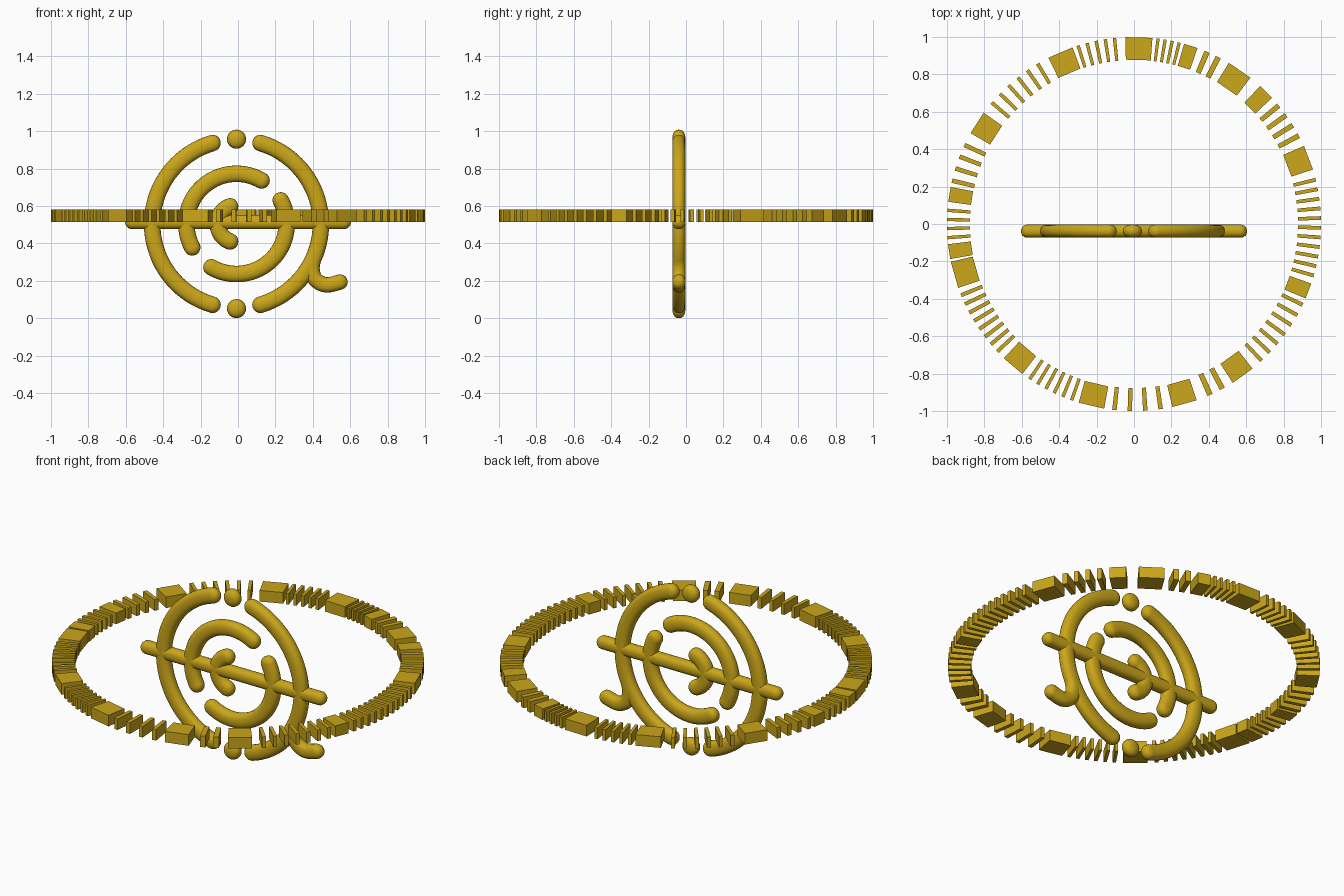
import bpy, bmesh, math
from mathutils import Vector, Matrix

if "Cube" in bpy.data.objects:
    bpy.data.objects.remove(bpy.data.objects["Cube"])

gold = bpy.data.materials.new("gold")
gold.diffuse_color = (0.6, 0.385, 0.01, 1)
gold.use_nodes = True
gold.node_tree.nodes["Principled BSDF"].inputs["Base Color"].default_value = gold.diffuse_color

CX, CY, CZ = -0.008, -0.038, 0.504   # centre of the emblem
TUBE, DEPTH = 0.044, 0.035           # in-plane and depth half sizes
SIDES = 20


def finish(name, bm, smooth):
    bmesh.ops.recalc_face_normals(bm, faces=bm.faces)
    me = bpy.data.meshes.new(name)
    bm.to_mesh(me)
    bm.free()
    me.materials.append(gold)
    ob = bpy.data.objects.new(name, me)
    bpy.context.collection.objects.link(ob)
    if smooth:
        bpy.ops.object.select_all(action='DESELECT')
        ob.select_set(True)
        bpy.context.view_layer.objects.active = ob
        bpy.ops.object.shade_smooth_by_angle(angle=math.radians(50))
    return ob


def section(a, w):
    """Slightly squared oval: (in-plane offset, depth offset)."""
    f = lambda v: math.copysign(abs(v) ** 0.85, v)
    return w * f(math.cos(a)), DEPTH * f(math.sin(a))


def add_pebble(bm, x, z, r):
    """Flattened ball, turned about the depth axis."""
    prof = [bm.verts.new((x + u, CY + v, z)) for u, v in
            (section(-math.pi / 2 + math.pi * i / 10, r) for i in range(11))]
    edges = [bm.edges.new(p) for p in zip(prof, prof[1:])]
    bmesh.ops.spin(bm, geom=prof + edges, cent=(x, CY, z), axis=(0, 1, 0),
                   angle=math.tau, steps=24, use_merge=True)
    bmesh.ops.remove_doubles(bm, verts=bm.verts, dist=1e-5)


def tube(name, pts, w=TUBE):
    """Sweep the oval along an (x, z) path with rounded ends."""
    bm = bmesh.new()
    for p in (pts[0], pts[-1]):
        add_pebble(bm, p[0], p[1], w)
    rings = []
    for i, p in enumerate(pts):
        a, b = Vector(pts[max(i - 1, 0)]), Vector(pts[min(i + 1, len(pts) - 1)])
        t = (b - a).normalized()
        n = Vector((-t.y, t.x))
        ring = []
        for k in range(SIDES):
            u, v = section(math.tau * k / SIDES, w)
            ring.append(bm.verts.new((p[0] + n.x * u, CY + v, p[1] + n.y * u)))
        rings.append(ring)
    for r0, r1 in zip(rings, rings[1:]):
        for k in range(SIDES):
            j = (k + 1) % SIDES
            bm.faces.new((r0[k], r0[j], r1[j], r1[k]))
    return finish(name, bm, True)


def arc(r, a0, a1):
    n = max(12, int((a1 - a0) / 4))
    return [(CX + r * math.cos(math.radians(a0 + (a1 - a0) * i / n)),
             CZ + r * math.sin(math.radians(a0 + (a1 - a0) * i / n)))
            for i in range(n + 1)]


def spline(pts, n=6):
    """Catmull-Rom curve through a few points."""
    p = [Vector(q) for q in [pts[0]] + pts + [pts[-1]]]
    out = []
    for i in range(1, len(p) - 2):
        a, b, c, d = p[i - 1:i + 3]
        for s in range(n):
            t = s / n
            out.append(tuple(0.5 * (2 * b + (c - a) * t + (2 * a - 5 * b + 4 * c - d) * t * t
                                    + (3 * b - a - 3 * c + d) * t ** 3)))
    return out + [tuple(pts[-1])]


# Emblem: outer halves, middle arcs, small central arc, crossbar, tail
tube("outer_arc_left", arc(0.451, 106.5, 253.5))
tube("outer_arc_right", arc(0.451, -73.5, 73.5))
tube("middle_arc_upper", arc(0.268, 60, 208))
tube("middle_arc_lower", arc(0.268, 240, 388))
tube("central_arc", arc(0.1, 110, 250))
tube("crossbar", [(-0.566, 0.514), (0, 0.514), (0.566, 0.514)], 0.038)
tube("tail", spline([(0.441, 0.45), (0.415, 0.35), (0.396, 0.275), (0.412, 0.21),
                     (0.47, 0.178), (0.545, 0.193)]), 0.041)

# Dots at the top and bottom gaps
for name, s in (("top_dot", 1), ("bottom_dot", -1)):
    bm = bmesh.new()
    add_pebble(bm, CX, CZ + s * 0.453, 0.051)
    finish(name, bm, True)

# Wide ring blocks: (degrees clockwise from the back, width)
wide = [(1.5, .145), (17.7, .075), (34.5, .14), (45, .09), (69.2, .135),
        (111, .085), (144.4, .13), (164.3, .135), (193.2, .14), (220.4, .13),
        (254.2, .145), (261.5, .08), (279.1, .08), (302.8, .13), (336.8, .14)]
# Runs of narrow ring bars: (first angle, last angle, count, width)
narrow = [(7.4, 14, 4, .017), (23, 26.8, 2, .03), (50.7, 61.8, 4, .027),
          (76.3, 106, 11, .02), (115.6, 137, 7, .021), (151.8, 156, 2, .03),
          (171.8, 186, 4, .024), (199.5, 213.9, 6, .018), (227, 247.6, 8, .021),
          (265.8, 274.2, 4, .018), (283.4, 295, 4, .024), (310.5, 329, 6, .02),
          (342.6, 354, 5, .018)]


def add_block(bm, deg, w):
    half = w / 2
    r1 = math.sqrt(1 - half * half)
    r0 = 0.877
    turn = Matrix.Rotation(-math.radians(deg), 4, 'Z')
    geo = bmesh.ops.create_cube(bm, size=1)
    for v in geo["verts"]:
        outer = v.co.y > 0
        v.co = turn @ Vector((v.co.x * w * (1 if outer else 0.92),
                              r1 if outer else r0, 0.548 + v.co.z * 0.066))


bm = bmesh.new()
for deg, w in wide:
    add_block(bm, deg, w)
finish("ring_blocks", bm, False)

bm = bmesh.new()
for a0, a1, n, w in narrow:
    for i in range(n):
        add_block(bm, a0 + (a1 - a0) * i / (n - 1), w)
finish("ring_bars", bm, False)
